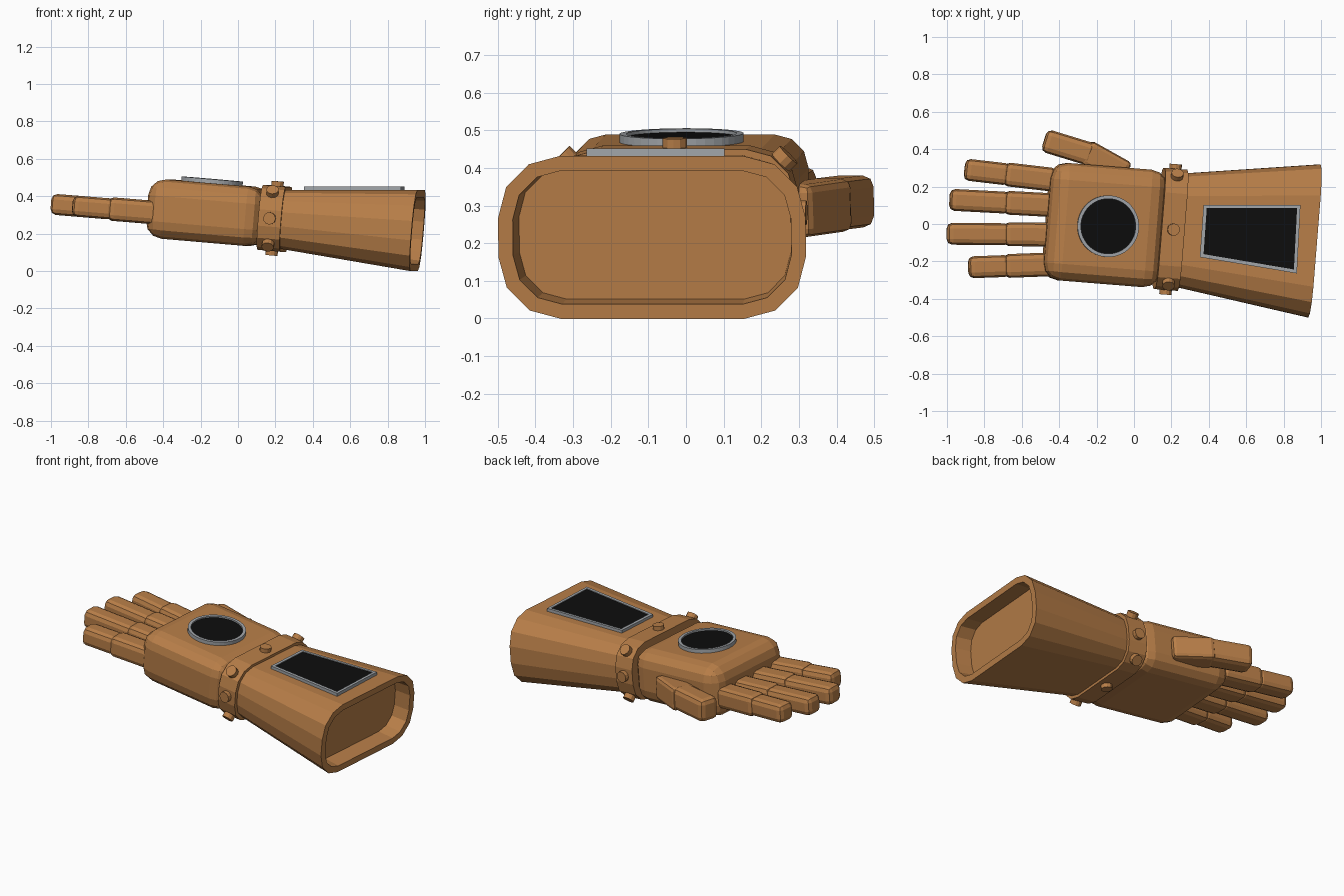
import bpy, bmesh, math
from mathutils import Matrix, Vector

if "Cube" in bpy.data.objects:
    bpy.data.objects.remove(bpy.data.objects["Cube"])

def material(name, rgb):
    m = bpy.data.materials.new(name)
    m.diffuse_color = (*rgb, 1)
    m.use_nodes = True
    m.node_tree.nodes["Principled BSDF"].inputs["Base Color"].default_value = m.diffuse_color
    return m

LEATHER = material("tan_leather", (0.48, 0.21, 0.065))
STEEL = material("grey_steel", (0.36, 0.38, 0.40))
BLACK = material("black_glass", (0.004, 0.004, 0.004))

# Frame of the arm: local x runs from the fingers to the cuff opening
ARM = (Matrix.Translation((0, -0.013, 0.298))
       @ Matrix.Rotation(math.radians(-4.6), 4, 'Z')
       @ Matrix.Rotation(math.radians(4.9), 4, 'Y'))

def finish(name, bm, mat, matrix=ARM):
    bmesh.ops.recalc_face_normals(bm, faces=bm.faces)
    bm.transform(matrix)
    me = bpy.data.meshes.new(name)
    bm.to_mesh(me)
    bm.free()
    me.materials.append(mat)
    ob = bpy.data.objects.new(name, me)
    bpy.context.collection.objects.link(ob)
    return ob

def rounded_section(x, hw, hh, r, steps=3):
    """Rounded rectangle across the arm at distance x."""
    pts = []
    for k, (sy, sz) in enumerate([(1, 1), (-1, 1), (-1, -1), (1, -1)]):
        for i in range(steps + 1):
            a = math.pi / 2 * (k + i / steps)
            pts.append((x, sy * (hw - r) + r * math.cos(a), sz * (hh - r) + r * math.sin(a)))
    return pts

def loft(name, sections, mat, matrix=ARM, closed=False):
    """Skin a row of sections; cap the ends, or join last to first."""
    bm = bmesh.new()
    rings = [[bm.verts.new(p) for p in s] for s in sections]
    n = len(rings[0])
    pairs = list(zip(rings, rings[1:])) + ([(rings[-1], rings[0])] if closed else [])
    for a, b in pairs:
        for i in range(n):
            j = (i + 1) % n
            bm.faces.new((a[i], a[j], b[j], b[i]))
    if not closed:
        bm.faces.new(rings[0])
        bm.faces.new(rings[-1])
    return finish(name, bm, mat, matrix)

def block(name, size, bevel, segments, matrix):
    bm = bmesh.new()
    bmesh.ops.create_cube(bm, size=1, matrix=Matrix.Diagonal((*size, 1)))
    bmesh.ops.bevel(bm, geom=bm.edges[:], offset=bevel, segments=segments,
                    profile=0.5, affect='EDGES')
    return finish(name, bm, LEATHER, matrix)

def digit(name, p0, p1, w, h, bevel=0.03):
    """Bevelled finger segment from p0 to p1."""
    p0, p1 = Vector(p0), Vector(p1)
    x = (p1 - p0).normalized()
    y = Vector((0, 0, 1)).cross(x).normalized()
    rot = Matrix((x, y, x.cross(y))).transposed().to_4x4()
    return block(name, ((p1 - p0).length, w, h), bevel, 2,
                 Matrix.Translation((p0 + p1) / 2) @ rot)

# Flared cuff with a recessed opening
loft("cuff", [rounded_section(0.24, 0.303, 0.157, 0.12),
              rounded_section(0.967, 0.41, 0.217, 0.165),
              rounded_section(0.967, 0.371, 0.178, 0.13),
              rounded_section(0.867, 0.362, 0.173, 0.125)], LEATHER)

# Wrist band
loft("wrist_band", [rounded_section(0.135, 0.325, 0.174, 0.13),
                    rounded_section(0.258, 0.325, 0.174, 0.13)], LEATHER)

# Studs around the band
stud_spots = [(0, 0.174, 90), (0, -0.174, -90), (0.325, 0, 0), (-0.325, 0, 180)]
stud_spots += [(sy * 0.286, sz * 0.137, math.degrees(math.atan2(sz, sy)))
               for sy in (1, -1) for sz in (1, -1)]
for y, z, ang in stud_spots:
    bm = bmesh.new()
    bmesh.ops.create_cone(bm, cap_ends=True, segments=12, radius1=0.033, radius2=0.033, depth=0.05)
    a = math.radians(ang)
    out = Vector((0, math.cos(a), math.sin(a)))
    rot = out.to_track_quat('Z', 'Y').to_matrix().to_4x4()
    finish("stud", bm, LEATHER, ARM @ Matrix.Translation((0.197, y, z)) @ rot)

# Hand block
block("hand", (0.625, 0.63, 0.318), 0.09, 3, ARM @ Matrix.Translation((-0.158, -0.005, 0)))

# Four fingers: base y, tip x, tip y
for y0, x1, y1 in [(0.235, -0.905, 0.292), (0.10, -0.985, 0.13),
                   (-0.057, -1.0, -0.052), (-0.215, -0.885, -0.232)]:
    root = Vector((-0.42, y0, 0.31))
    tip = Vector((x1, y1, 0.31 - 0.082 * (x1 + 0.42)))
    joint = root.lerp(tip, (-0.68 + 0.42) / (x1 + 0.42))
    along = (tip - root).normalized()
    digit("finger_base", root, joint + along * 0.015, 0.127, 0.125)
    digit("finger_tip", joint - along * 0.015, tip, 0.117, 0.112)

# Thumb
digit("thumb_base", (-0.045, 0.268, 0.285), (-0.26, 0.388, 0.302), 0.135, 0.14, 0.022)
digit("thumb_tip", (-0.215, 0.367, 0.302), (-0.48, 0.448, 0.312), 0.125, 0.138)

# Round dial on the back of the hand
def circle(r, z, n=40):
    return [(-0.153 + r * math.cos(2 * math.pi * i / n),
             -0.01 + r * math.sin(2 * math.pi * i / n), z) for i in range(n)]

loft("dial_ring", [circle(0.165, 0.148), circle(0.165, 0.181),
                   circle(0.147, 0.181), circle(0.147, 0.148)], STEEL, closed=True)
loft("dial_face", [circle(0.150, 0.164), circle(0.150, 0.172)], BLACK)

# Tapered panel on top of the cuff
outer = [(0.352, -0.177), (0.871, -0.264), (0.89, 0.102), (0.372, 0.102)]
inner = [(0.372, -0.161), (0.855, -0.243), (0.872, 0.086), (0.389, 0.086)]

def at(pts, z):
    return [(x, y, z) for x, y in pts]

FLAT = Matrix.Identity(4)
loft("panel_frame", [at(outer, 0.425), at(outer, 0.451), at(inner, 0.451), at(inner, 0.425)],
     STEEL, FLAT, closed=True)
loft("panel_screen", [at(inner, 0.439), at(inner, 0.447)], BLACK, FLAT)
